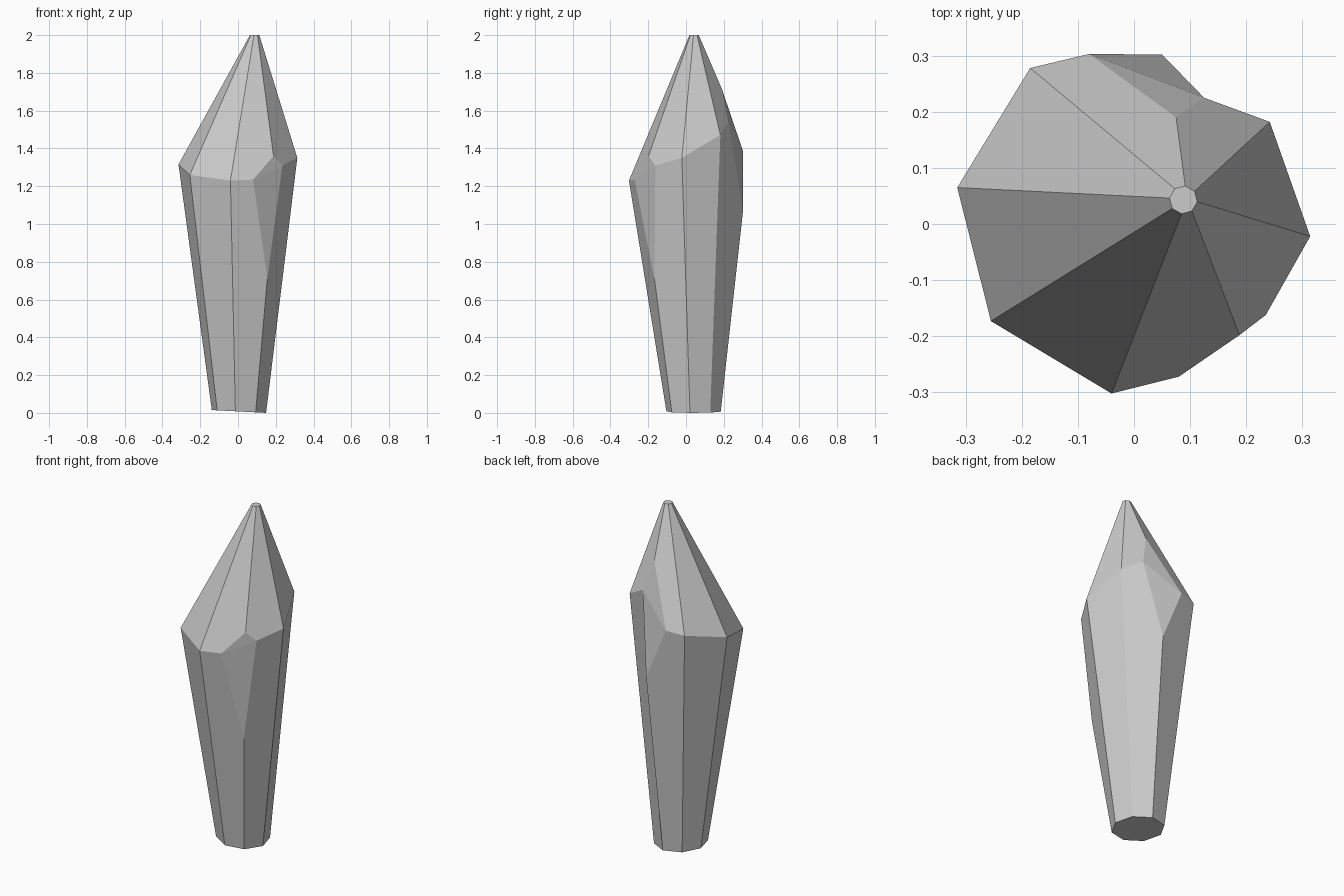
import bpy, bmesh
from math import cos, sin, radians
from mathutils import Vector

if "Cube" in bpy.data.objects:
    bpy.data.objects.remove(bpy.data.objects["Cube"])

N = 8
START = -97.5


def ring(cx, cy, r, height):
    """Octagon of points; height is a function of x."""
    pts = []
    for k in range(N):
        a = radians(START + k * 360 / N)
        x = cx + r * cos(a)
        pts.append(Vector((x, cy + r * sin(a), height(x))))
    return pts


def corner(*p):
    """Sharp girdle corner: one point plays every role."""
    return dict(before=p, after=p, up=p, down=p)


def chip(before, after, up, down):
    """Girdle corner cut off into a four-sided facet."""
    return dict(before=before, after=after, up=up, down=down)


# Irregular girdle, counter-clockwise from the front, two corners chipped
girdle = [
    corner(-0.04, -0.302, 1.23),
    chip((0.08, -0.272, 1.235), (0.235, -0.162, 1.31),
         (0.188, -0.198, 1.36), (0.155, -0.167, 0.71)),
    corner(0.314, -0.022, 1.35),
    corner(0.242, 0.182, 1.472),
    chip((0.125, 0.225, 1.54), (-0.08, 0.303, 1.382),
         (0.075, 0.19, 1.715), (0.05, 0.302, 1.07)),
    corner(-0.185, 0.278, 1.37),
    corner(-0.315, 0.065, 1.315),
    corner(-0.255, -0.173, 1.26),
]
base = ring(0.005, 0.04, 0.145, lambda x: 0.0078 - 0.052 * x)   # slightly tilted
tip = ring(0.088, 0.043, 0.025, lambda x: 2.0)

bm = bmesh.new()
cache = {}


def face(points):
    verts = []
    for p in points:
        key = tuple(p)
        if key not in cache:
            cache[key] = bm.verts.new(key)
        if cache[key] not in verts:
            verts.append(cache[key])
    bm.faces.new(verts)


# Long lower facets and short upper facets
for k in range(N):
    n = (k + 1) % N
    a, b = girdle[k], girdle[n]
    face([base[k], base[n], b["down"], b["before"], a["after"], a["down"]])
    face([a["after"], b["before"], b["up"], tip[n], tip[k], a["up"]])

# Chipped facets, folded along the girdle
for c in girdle:
    if c["up"] != c["down"]:
        face([c["down"], c["after"], c["before"]])
        face([c["before"], c["after"], c["up"]])

# End caps
face(tip)
face(base[::-1])
bmesh.ops.recalc_face_normals(bm, faces=bm.faces)

mesh = bpy.data.meshes.new("crystal_shard")
bm.to_mesh(mesh)
bm.free()
bpy.context.collection.objects.link(bpy.data.objects.new("crystal_shard", mesh))
